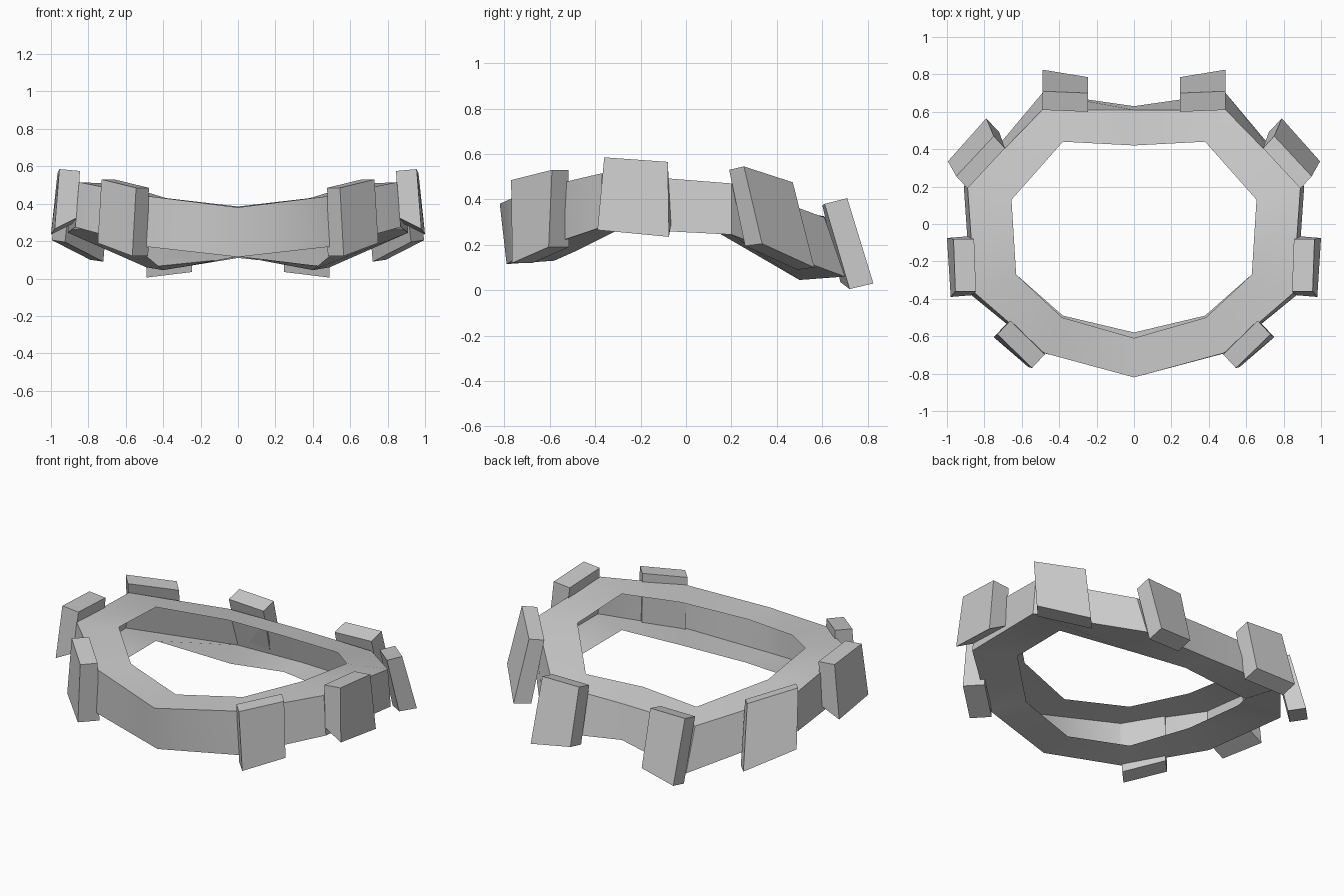
import bpy
import bmesh
from mathutils import Vector

default_cube = bpy.data.objects.get("Cube")
if default_cube:
    bpy.data.objects.remove(default_cube, do_unlink=True)

# Single plain grey for the whole belt
grey = bpy.data.materials.new("plain_grey")
grey.use_nodes = True
colour = (0.6, 0.6, 0.6, 1.0)
grey.diffuse_color = colour
grey.node_tree.nodes["Principled BSDF"].inputs["Base Color"].default_value = colour


def finish(bm, name):
    """Turn a bmesh into a grey object that is smooth with sharp corners."""
    bmesh.ops.recalc_face_normals(bm, faces=bm.faces)
    mesh = bpy.data.meshes.new(name)
    bm.to_mesh(mesh)
    bm.free()
    mesh.materials.append(grey)
    obj = bpy.data.objects.new(name, mesh)
    bpy.context.collection.objects.link(obj)
    bpy.ops.object.select_all(action="DESELECT")
    obj.select_set(True)
    bpy.context.view_layer.objects.active = obj
    bpy.ops.object.shade_smooth_by_angle(angle=0.8)


def mirrored(point, side):
    return Vector((point[0] * side, point[1], point[2]))


# Belt band: four rails running from front centre round to back centre
outer_top = [(0, -.82, .38), (.48, -.69, .44), (.85, -.37, .515),
             (.89, .2, .47), (.49, .61, .32), (0, .61, .325)]
outer_bottom = [(0, -.79, .115), (.49, -.69, .17), (.87, -.38, .275),
                (.91, .2, .245), (.49, .7, .06), (0, .63, .11)]
inner_bottom = [(0, -.58, .13), (.38, -.49, .17), (.63, -.27, .28),
                (.655, .13, .26), (.4, .5, .045), (0, .45, .12)]
inner_top = [(0, -.61, .385), (.385, -.5, .43), (.63, -.27, .505),
             (.655, .13, .47), (.38, .44, .345), (0, .42, .36)]


def build_band():
    """Channel of top flange, outer wall and bottom flange, open inside."""
    bm = bmesh.new()
    half = list(zip(inner_top, outer_top, outer_bottom, inner_bottom))
    sections = [[mirrored(p, 1) for p in section] for section in half]
    sections += [[mirrored(p, -1) for p in section] for section in half[-2:0:-1]]
    loops = [[bm.verts.new(p) for p in section] for section in sections]
    for i, loop in enumerate(loops):
        following = loops[(i + 1) % len(loops)]
        for j in range(len(loop) - 1):
            bm.faces.new((loop[j], loop[j + 1], following[j + 1], following[j]))
    finish(bm, "belt_band")


def build_pouch(name, outer_face, top_depth, bottom_depth, side):
    """Slab whose outer face is pushed inward towards the band."""
    bm = bmesh.new()
    depths = (top_depth, top_depth, bottom_depth, bottom_depth)
    front = [bm.verts.new(mirrored(p, side)) for p in outer_face]
    back = [bm.verts.new(v.co + mirrored(d, side)) for v, d in zip(front, depths)]
    bm.faces.new(front)
    bm.faces.new(back[::-1])
    for i in range(len(front)):
        bm.faces.new((front[i], back[i], back[i - 1], front[i - 1]))
    finish(bm, name)


# Pouches: outer face corners (two top, two bottom), top and bottom depth
pouches = {
    "front_pouch": ([(.545, -.77, .485), (.73, -.59, .53),
                     (.75, -.605, .19), (.565, -.765, .12)],
                    (-.068, .073, 0), (-.085, .09, 0)),
    "side_pouch": ([(.955, -.36, .585), (.965, -.08, .565),
                    (1, -.075, .235), (.98, -.39, .265)],
                   (-.11, 0, -.01), (-.12, .01, .06)),
    "rear_side_pouch": ([(.95, .255, .545), (.75, .47, .475),
                         (.79, .565, .1), (.995, .335, .205)],
                        (-.06, -.065, -.015), (-.07, -.075, -.01)),
    "back_pouch": ([(.49, .71, .405), (.245, .7, .4),
                    (.245, .785, .06), (.49, .825, .03)],
                   (0, -.1, -.025), (0, -.105, -.025)),
}

build_band()
for pouch_name, shape in pouches.items():
    for label, side in (("left", 1), ("right", -1)):
        build_pouch(f"{label}_{pouch_name}", *shape, side)
